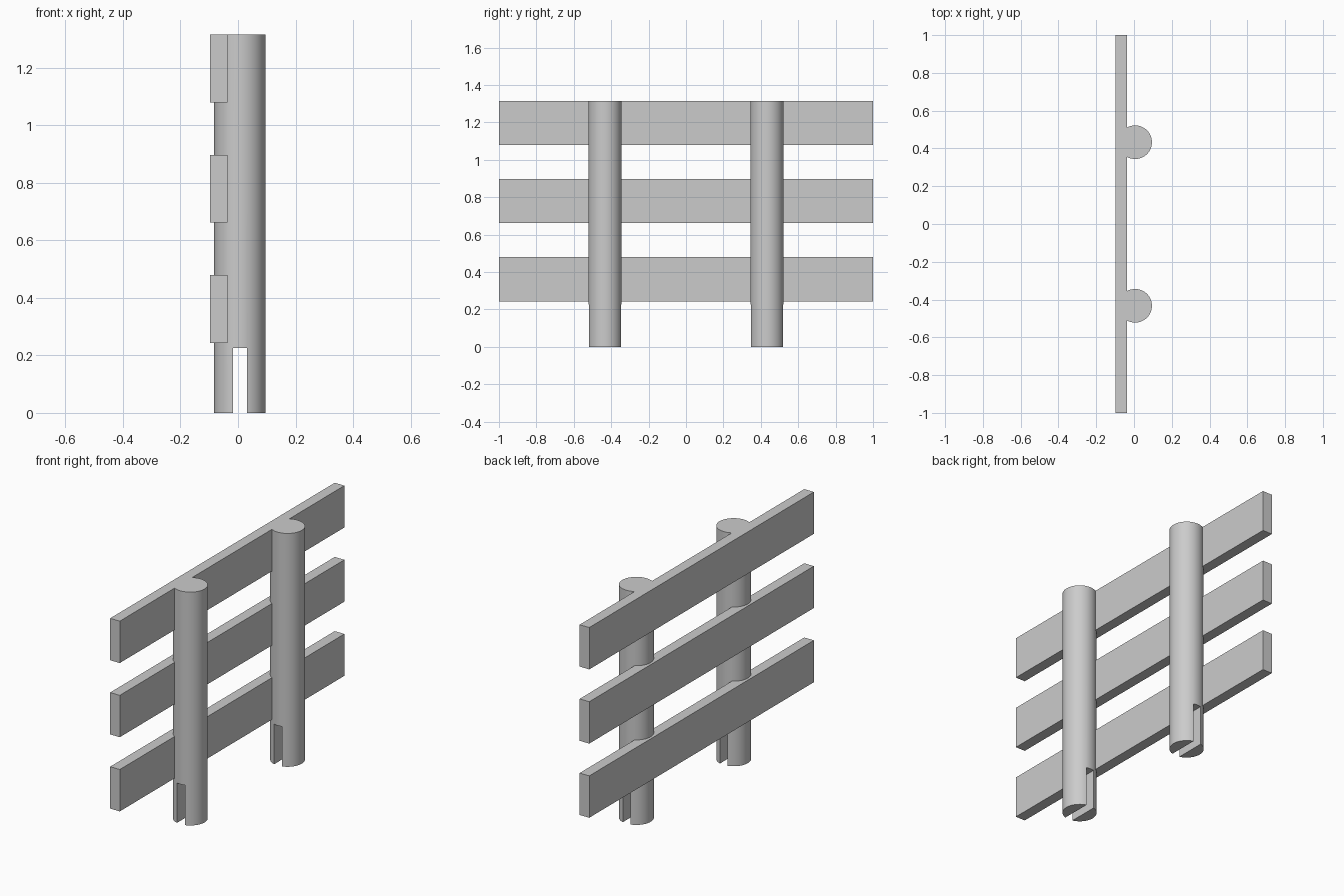
import bpy

default = bpy.data.objects.get("Cube")
if default:
    bpy.data.objects.remove(default, do_unlink=True)

# Single plain grey
grey = bpy.data.materials.new("plain_grey")
grey.use_nodes = True
colour = (0.6, 0.6, 0.6, 1)
grey.diffuse_color = colour
grey.node_tree.nodes["Principled BSDF"].inputs["Base Color"].default_value = colour

HEIGHT = 1.315
BOARD_X = (-0.097, -0.037)
BOARD_HEIGHT = 0.236


def box(name, xs, ys, zs):
    """Box spanning the given ranges."""
    spans = (xs, ys, zs)
    bpy.ops.mesh.primitive_cube_add(size=1, location=[sum(s) / 2 for s in spans])
    obj = bpy.context.object
    obj.name = name
    obj.scale = [s[1] - s[0] for s in spans]
    bpy.ops.object.transform_apply(location=False, rotation=False, scale=True)
    obj.data.materials.append(grey)
    return obj


def cut(obj, cutter):
    """Subtract the cutter and apply the result."""
    mod = obj.modifiers.new("cut", "BOOLEAN")
    mod.operation = "DIFFERENCE"
    mod.solver = "EXACT"
    mod.object = cutter
    bpy.ops.object.select_all(action="DESELECT")
    obj.select_set(True)
    bpy.context.view_layer.objects.active = obj
    bpy.ops.object.modifier_apply(modifier=mod.name)


# Three horizontal boards
boards = []
for level, bottom in (("lower", 0.243), ("middle", 0.661), ("upper", HEIGHT - BOARD_HEIGHT)):
    boards.append(box(level + "_board", BOARD_X, (-1, 1), (bottom, bottom + BOARD_HEIGHT)))

# Slot through the foot of each post
slot = box("slot_cutter", (-0.017, 0.031), (-1, 1), (-0.1, 0.225))
slot.hide_render = True

# Two round posts, notched to seat the boards
for name, y in (("front_post", -0.433), ("back_post", 0.433)):
    bpy.ops.mesh.primitive_cylinder_add(vertices=48, radius=0.089, depth=HEIGHT,
                                        location=(0.006, y, HEIGHT / 2))
    post = bpy.context.object
    post.name = name
    post.data.materials.append(grey)
    for cutter in [slot] + boards:
        cut(post, cutter)
    bpy.ops.object.shade_smooth_by_angle()

bpy.data.objects.remove(slot, do_unlink=True)
